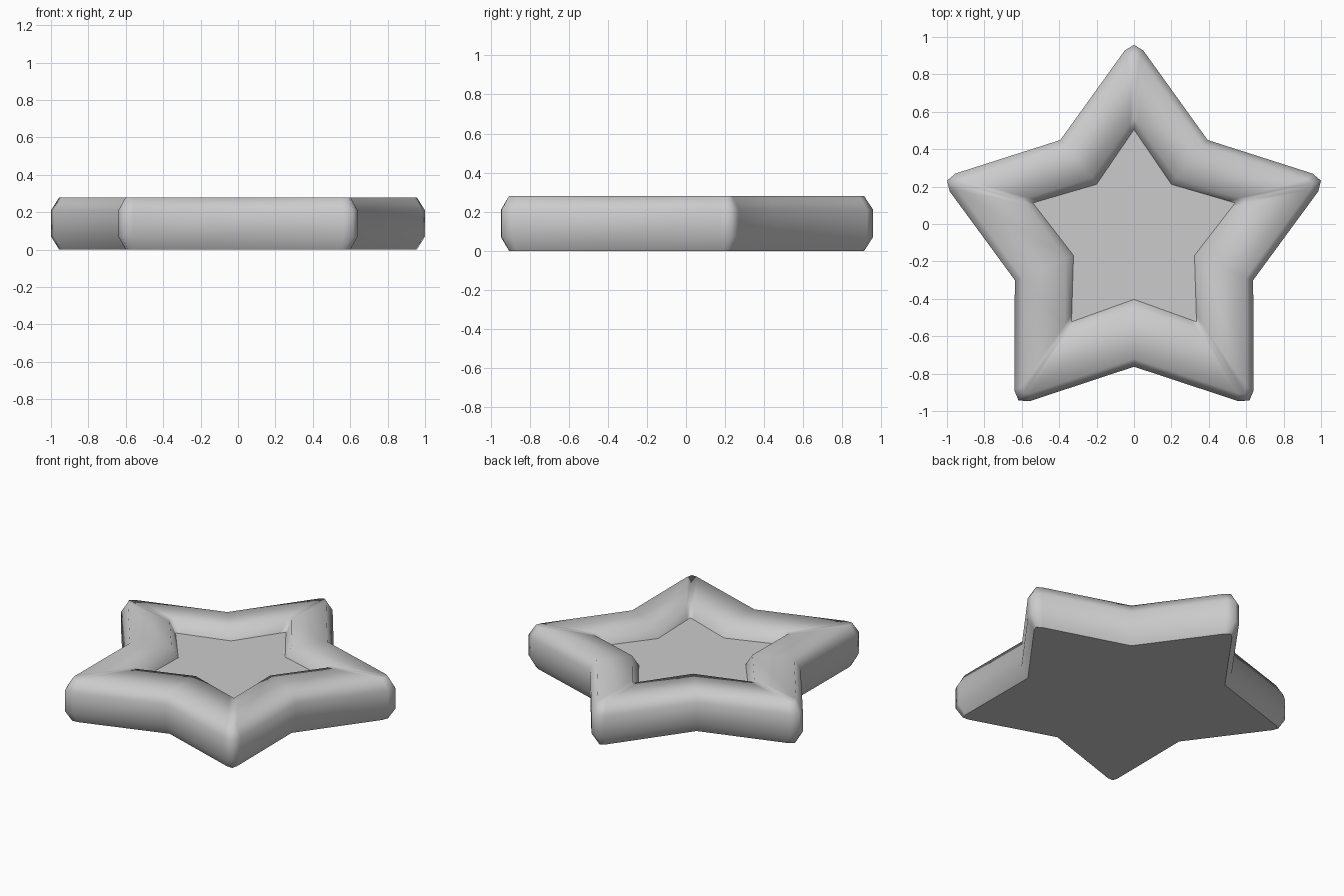
import bpy, bmesh
from math import sin, cos, pi

if "Cube" in bpy.data.objects:
    bpy.data.objects.remove(bpy.data.objects["Cube"])


def star(tip, side_r, side_w, notch, cy, z):
    """Five-point star loop: three points per tip, one per notch."""
    pts = []
    for k in range(5):
        a = pi / 2 + k * 2 * pi / 5
        for r, w in ((side_r, -side_w), (tip, 0), (side_r, side_w)):
            pts.append((r * cos(a) - w * sin(a), cy + r * sin(a) + w * cos(a), z))
        b = a + pi / 5
        pts.append((notch * cos(b), cy + notch * sin(b), z))
    return pts


OUT, IN = -0.093, -0.063   # star centres of outer body and recess
sections = [
    star(1.005, 0.98, 0.03, 0.628, OUT, 0.0),
    star(1.051, 1.02, 0.05, 0.67, OUT, 0.07),
    star(1.051, 1.02, 0.05, 0.67, OUT, 0.21),
    star(1.005, 0.98, 0.03, 0.628, OUT, 0.28),
    star(0.628, 0.60, 0.02, 0.383, IN, 0.28),
    star(0.568, 0.539, 0.02, 0.34, IN, 0.21),
]

# star body: stacked star loops, bridged and capped by base and recess floor
bm = bmesh.new()
loops = [[bm.verts.new(p) for p in s] for s in sections]
for lo, hi in zip(loops, loops[1:]):
    n = len(lo)
    for i in range(n):
        j = (i + 1) % n
        bm.faces.new((lo[i], lo[j], hi[j], hi[i])).smooth = True
caps = [bm.faces.new(loops[0][::-1]), bm.faces.new(loops[-1])]
bm.normal_update()

# crisp borders around the base and the recess floor
for f in caps:
    for e in f.edges:
        e.smooth = False

mesh = bpy.data.meshes.new("star_body")
bm.to_mesh(mesh)
bm.free()
bpy.context.collection.objects.link(bpy.data.objects.new("star_body", mesh))
